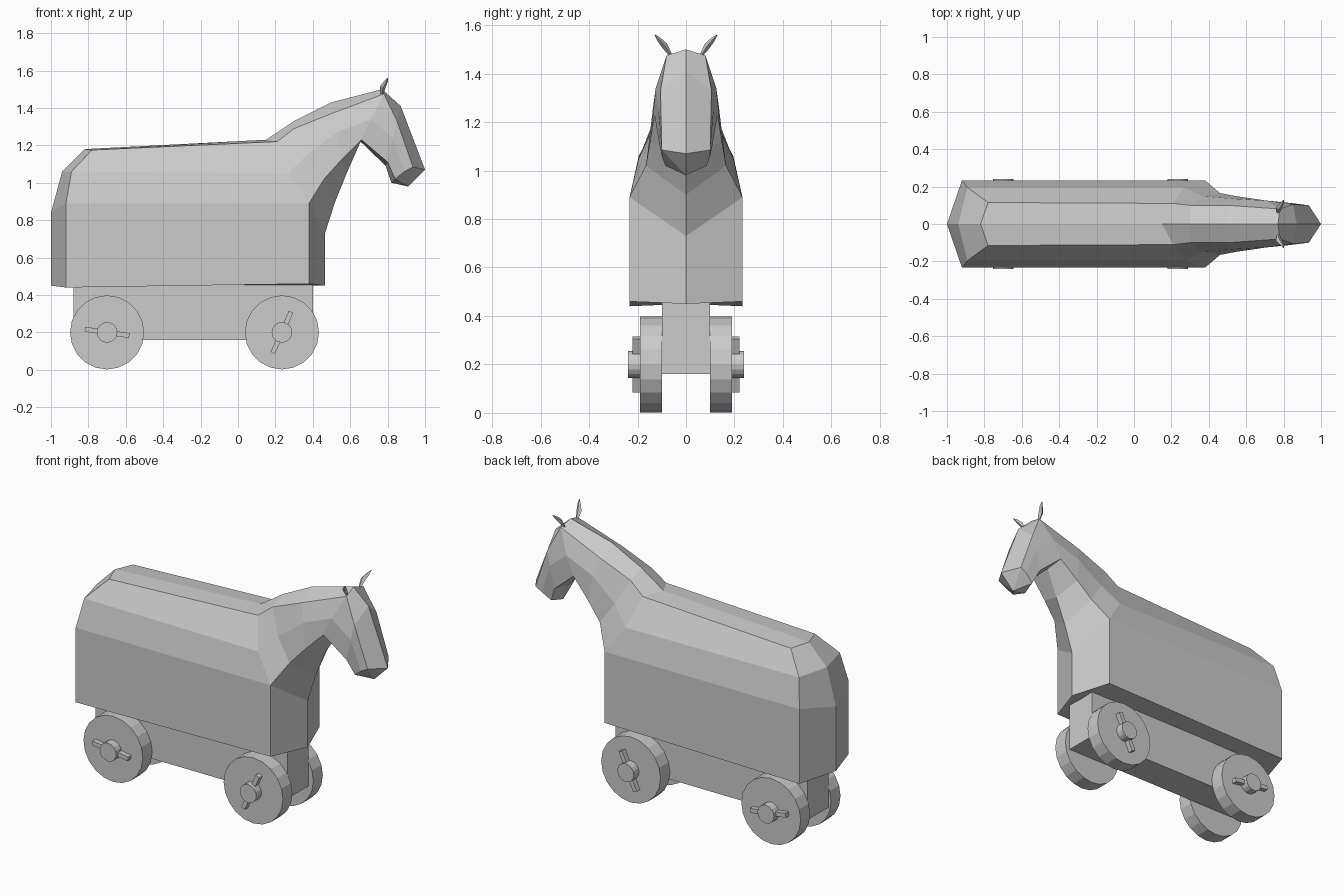
import bpy, bmesh
from math import radians
from mathutils import Matrix, Vector

if "Cube" in bpy.data.objects:
    bpy.data.objects.remove(bpy.data.objects["Cube"])


def finish(bm, name):
    bmesh.ops.remove_doubles(bm, verts=bm.verts, dist=0.0005)
    bmesh.ops.recalc_face_normals(bm, faces=bm.faces)
    me = bpy.data.meshes.new(name)
    bm.to_mesh(me)
    bm.free()
    ob = bpy.data.objects.new(name, me)
    bpy.context.collection.objects.link(ob)
    return ob


def poly(bm, pts, side):
    # Add one face on the given side, skipping repeated corners
    uniq = []
    for p in pts:
        if p not in uniq:
            uniq.append(p)
    if len(uniq) > 2:
        bm.faces.new([bm.verts.new((x, y * side, z)) for x, y, z in uniq])


def loft(bm, rings, side):
    for a, b in zip(rings, rings[1:]):
        for i in range(len(a) - 1):
            poly(bm, [a[i], b[i], b[i + 1], a[i + 1]], side)


# Half sections of the trunk, listed from bottom to spine
spine = (-.82, 0, 1.18)
rear = [(-1, 0, .45), (-1, 0, .84), (-.94, 0, 1.06), spine, spine]
hip = [(-.92, .233, .44), (-.92, .233, .89), (-.89, .195, 1.06), (-.78, .115, 1.175), spine]
shoulder = [(.38, .233, .46), (.38, .233, .89), (.27, .195, 1.05), (.21, .11, 1.22), (.15, 0, 1.23)]
chest_low, chest = (.465, 0, .45), (.465, 0, .73)

# Half sections of neck and head, listed from throat to crest
neck = [
    [chest] + shoulder[1:],
    [(.52, 0, .90), (.46, .165, 1.02), (.37, .148, 1.15), (.30, .10, 1.29), (.30, 0, 1.33)],
    [(.585, 0, 1.06), (.55, .148, 1.12), (.53, .135, 1.27), (.50, .10, 1.37), (.50, 0, 1.43)],
    [(.65, 0, 1.225), (.66, .13, 1.23), (.71, .125, 1.34), (.78, .08, 1.475), (.77, 0, 1.50)],
    [(.79, 0, 1.09), (.80, .11, 1.11), (.83, .113, 1.24), (.85, .105, 1.33), (.87, 0, 1.41)],
    [(.82, 0, 1.0), (.84, .085, 1.02), (.89, .10, 1.06), (.935, .10, 1.085), (1.0, 0, 1.07)],
]
chin = (.91, 0, .98)

# Horse body
bm = bmesh.new()
for s in (1, -1):
    loft(bm, [rear, hip, shoulder], s)
    loft(bm, neck, s)
    poly(bm, [shoulder[0], chest_low, chest, shoulder[1]], s)
    poly(bm, [rear[0], hip[0], shoulder[0], chest_low], s)
    for a, b in zip(neck[-1], neck[-1][1:]):
        poly(bm, [a, b, chin], s)
finish(bm, "horse_body")

# Ears: thin blades that curl outwards
for s, label in ((1, "left"), (-1, "right")):
    bm = bmesh.new()
    sections = [((.77, .062, 1.475), .008), ((.775, .088, 1.515), .016), ((.79, .11, 1.54), .011),
                ((.80, .128, 1.56), .002)]
    rings = []
    for (x, y, z), w in sections:
        t = w * .6
        rings.append([(x - w, y, z), (x, y + t, z - t), (x + w, y, z), (x, y - t, z + t), (x - w, y, z)])
    loft(bm, rings, s)
    poly(bm, rings[0], s)
    poly(bm, rings[-1], s)
    finish(bm, label + "_ear")


def box(name, size, mat):
    bm = bmesh.new()
    bmesh.ops.create_cube(bm, size=1, matrix=mat @ Matrix.Diagonal((*size, 1)))
    return finish(bm, name)


def disc(name, centre, radius, depth, sides):
    bm = bmesh.new()
    mat = Matrix.Translation(centre) @ Matrix.Rotation(radians(90), 4, 'X')
    bmesh.ops.create_cone(bm, cap_ends=True, segments=sides, radius1=radius, radius2=radius,
                          depth=depth, matrix=mat)
    return finish(bm, name)


# Beam under the body that carries the wheels
box("wheel_beam", (1.28, .2, .32), Matrix.Translation((-.24, 0, .32)))

# Wheels, each with a hub and a locking pin
for x, tilt, place in ((-.70, 8, "rear"), (.235, -66, "front")):
    for s, label in ((1, "left"), (-1, "right")):
        tag = place + "_" + label
        disc(tag + "_wheel", (x, s * .145, .2), .198, .09, 20)
        disc(tag + "_hub", (x, s * .21, .2), .055, .06, 16)
        pin = Matrix.Translation(Vector((x, s * .2, .2))) @ Matrix.Rotation(radians(tilt), 4, 'Y')
        box(tag + "_pin", (.24, .04, .026), pin)
